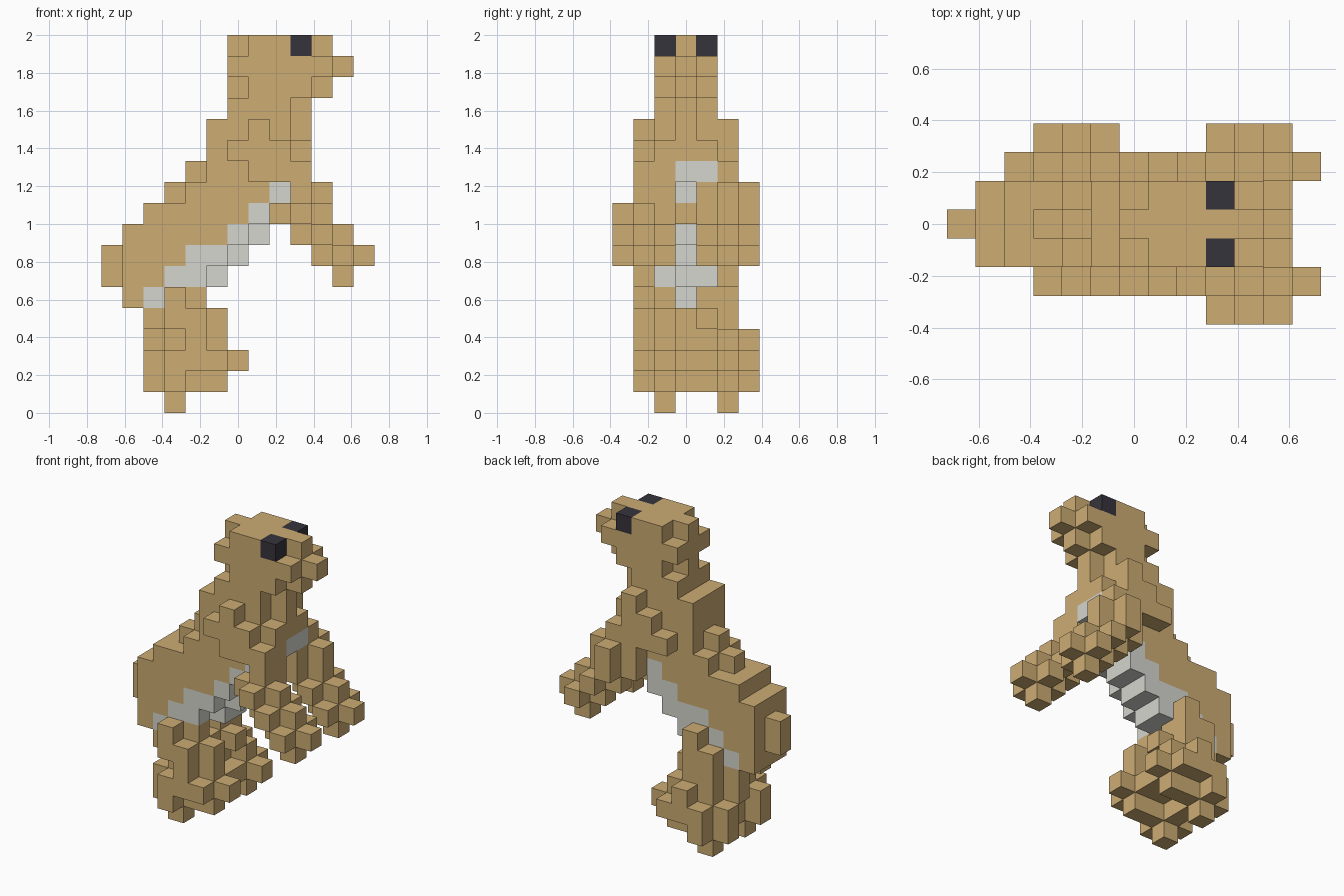
import bpy, bmesh
from mathutils import Vector

cube = bpy.data.objects.get("Cube")
if cube:
    bpy.data.objects.remove(cube, do_unlink=True)

U = 1 / 9                            # edge of one block
OFFSET = Vector((6.5, 3.5, 0))       # grid centre, 13 x 7 x 18 blocks


def material(name, rgb):
    m = bpy.data.materials.new(name)
    m.use_nodes = True
    m.diffuse_color = (*rgb, 1)
    m.node_tree.nodes["Principled BSDF"].inputs["Base Color"].default_value = (*rgb, 1)
    return m


FUR = material("tan fur", (0.61, 0.415, 0.172))
BELLY = material("pale grey belly", (0.67, 0.67, 0.625))
EYE = material("dark eye", (0.037, 0.034, 0.045))

taken = {}                           # block -> part that owns it


def part(name, *boxes):
    """Fill inclusive block ranges (x0, x1, y0, y1, z0, z1); the first owner keeps a block."""
    for x0, x1, y0, y1, z0, z1 in boxes:
        for x in range(x0, x1 + 1):
            for y in range(y0, y1 + 1):
                for z in range(z0, z1 + 1):
                    taken.setdefault((x, y, z), name)


def rows(y0, y1, layers):
    """Boxes from a {height: (first x, last x)} table over a span of y."""
    return [(a, b, y0, y1, z, z) for z, (a, b) in layers.items()]


def knobs(y, centres):
    """A chain of plus-shaped knobs, one block of reach in every direction."""
    boxes = []
    for x, z in centres:
        boxes += [(x - 1, x + 1, y, y, z, z), (x, x, y - 1, y + 1, z, z),
                  (x, x, y, y, z - 1, z + 1)]
    return boxes


# Eyes
part("right_eye", (9, 9, 2, 2, 17, 17))
part("left_eye", (9, 9, 4, 4, 17, 17))

# Head with rounded back and snout
part("head", (7, 9, 2, 4, 15, 17), (6, 10, 2, 4, 16, 16),
     (6, 10, 3, 3, 15, 17), (11, 11, 3, 3, 16, 16))

# Pale belly stepping down from chest to tail
part("belly", (9, 9, 3, 4, 11, 11), (8, 8, 2, 4, 10, 10), (7, 7, 2, 4, 9, 9),
     (6, 6, 2, 4, 8, 8), (7, 7, 3, 4, 8, 8), (4, 5, 2, 4, 7, 7),
     (6, 6, 3, 4, 7, 7), (3, 4, 2, 4, 6, 6), (5, 5, 3, 4, 6, 6),
     (2, 2, 2, 4, 5, 5), (3, 3, 3, 3, 5, 5))

# Neck and sloping back with a short centre ridge
part("body", (9, 9, 3, 3, 13, 14), *rows(2, 4, {
    14: (6, 8), 13: (5, 8), 12: (5, 9), 11: (5, 9), 10: (4, 7),
    9: (2, 6), 8: (1, 5), 7: (1, 3), 6: (1, 2), 5: (1, 1)}))
part("back_ridge", (4, 4, 3, 3, 11, 11), (3, 3, 3, 3, 10, 10))
part("tail", (0, 0, 3, 3, 6, 7))

# Arms: shoulder, then a chain of knobs down to the paw
PAW = [(9, 9), (10, 8), (11, 7)]
part("right_arm", *rows(1, 1, {13: (7, 7), 12: (6, 8), 11: (7, 9), 10: (9, 9)}),
     (9, 9, 2, 2, 10, 10), *knobs(1, PAW))
part("left_arm", *rows(5, 5, {13: (8, 8), 12: (7, 8), 11: (6, 9)}),
     *knobs(5, [(9, 10)] + PAW))
part("chest_bridge", (8, 8, 3, 3, 9, 9))

# Hind legs: thigh, then a chain of knobs down to heel and toe
FOOT = [(3, 1), (3, 2), (4, 2), (5, 2), (4, 3)]
part("right_leg", *knobs(2, FOOT), *knobs(2, [(3, 4), (4, 4)]),
     (3, 3, 1, 3, 5, 5), (3, 4, 2, 2, 5, 5))
part("left_leg", *knobs(5, FOOT), *knobs(4, [(3, 3), (3, 4), (4, 4)]),
     (3, 4, 4, 5, 5, 5), (4, 4, 5, 5, 6, 6))

# Turn each part into a mesh of its exposed block faces
for name in dict.fromkeys(taken.values()):
    bm = bmesh.new()
    for block, owner in taken.items():
        if owner != name:
            continue
        centre = Vector(block) + Vector((0.5, 0.5, 0.5)) - OFFSET
        for axis in range(3):
            for side in (-1, 1):
                n = Vector((0, 0, 0))
                n[axis] = side
                if tuple(int(c + d) for c, d in zip(block, n)) in taken:
                    continue
                u = Vector((0, 0, 0))
                u[(axis + 1) % 3] = 1
                v = n.cross(u)
                corners = ((-1, -1), (1, -1), (1, 1), (-1, 1))
                bm.faces.new([bm.verts.new((centre + (n + u * p + v * q) / 2) * U)
                              for p, q in corners])
    bmesh.ops.remove_doubles(bm, verts=bm.verts, dist=1e-4)
    mesh = bpy.data.meshes.new(name)
    bm.to_mesh(mesh)
    bm.free()
    mesh.materials.append(BELLY if name == "belly" else EYE if "eye" in name else FUR)
    bpy.context.collection.objects.link(bpy.data.objects.new(name, mesh))
